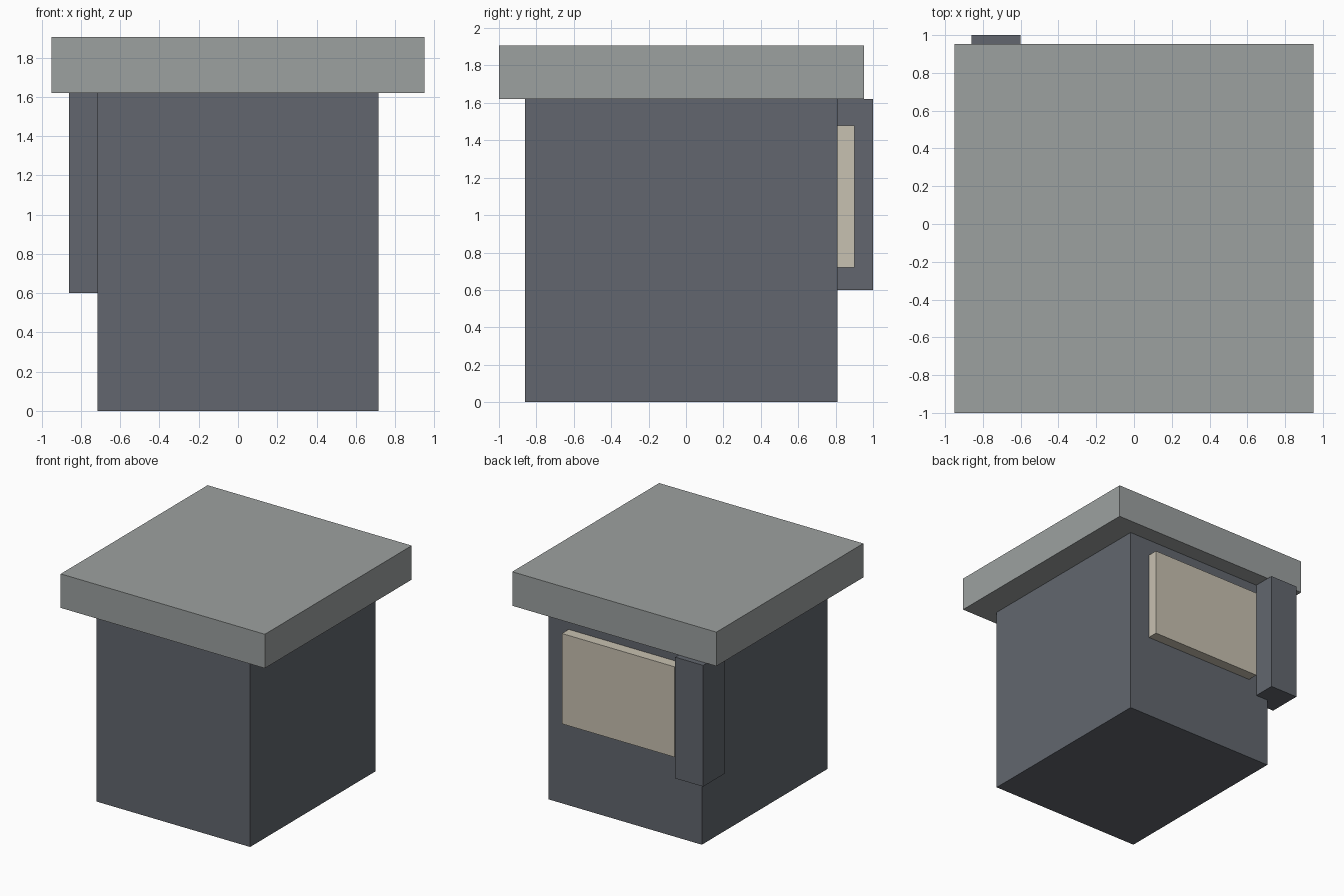
import bpy, bmesh

if "Cube" in bpy.data.objects:
    bpy.data.objects.remove(bpy.data.objects["Cube"])


def material(name, rgb):
    m = bpy.data.materials.new(name)
    m.diffuse_color = (*rgb, 1.0)
    m.use_nodes = True
    m.node_tree.nodes["Principled BSDF"].inputs["Base Color"].default_value = m.diffuse_color
    return m


def box(name, xs, ys, zs, mat):
    """Axis-aligned box spanning the given x, y and z ranges."""
    spans = (xs, ys, zs)
    bm = bmesh.new()
    bmesh.ops.create_cube(bm, size=1.0)
    for v in bm.verts:
        for i, (lo, hi) in enumerate(spans):
            v.co[i] = lo if v.co[i] < 0 else hi
    mesh = bpy.data.meshes.new(name)
    bm.to_mesh(mesh)
    bm.free()
    mesh.materials.append(mat)
    obj = bpy.data.objects.new(name, mesh)
    bpy.context.collection.objects.link(obj)
    return obj


slate = material("slate grey", (0.122, 0.134, 0.157))
concrete = material("light grey", (0.335, 0.356, 0.352))
cream = material("cream", (0.575, 0.532, 0.440))

# Main block and overhanging flat roof
box("body", (-0.715, 0.715), (-0.86, 0.81), (0.0, 1.62), slate)
box("roof_slab", (-0.95, 0.95), (-1.0, 0.953), (1.62, 1.906), concrete)

# Post wrapped around the back left corner
box("corner_post", (-0.86, -0.60), (0.71, 1.0), (0.60, 1.62), slate)

# Raised panel on the back wall
box("back_panel", (-0.525, 0.525), (0.78, 0.90), (0.72, 1.48), cream)
